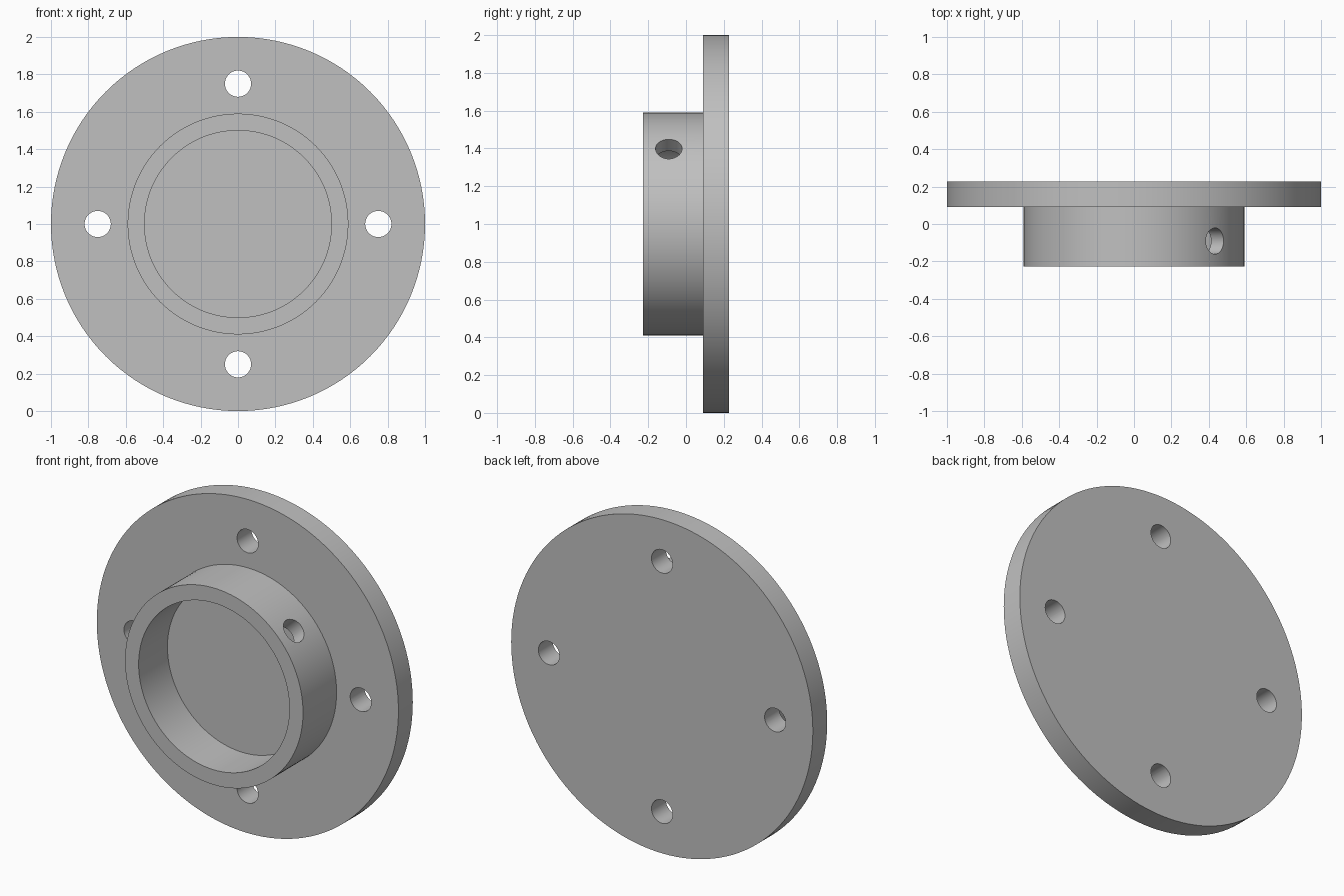
import bpy, bmesh, math
from mathutils import Vector

cube = bpy.data.objects.get("Cube")
if cube:
    bpy.data.objects.remove(cube, do_unlink=True)

CENTRE = Vector((0, 0, 1))
Y = Vector((0, 1, 0))

grey = bpy.data.materials.new("plain grey")
grey.use_nodes = True
grey.diffuse_color = (0.527, 0.527, 0.527, 1)
grey.node_tree.nodes["Principled BSDF"].inputs["Base Color"].default_value = grey.diffuse_color


def lathe(name, profile, steps):
    """Revolve (radius, y) points around the y axis through CENTRE."""
    bm = bmesh.new()
    verts = [bm.verts.new(CENTRE + Vector((r, y, 0))) for r, y in profile]
    edges = [bm.edges.new(pair) for pair in zip(verts, verts[1:])]
    bmesh.ops.spin(bm, geom=verts + edges, cent=CENTRE, axis=Y,
                   angle=math.tau, steps=steps, use_duplicate=False)
    bmesh.ops.remove_doubles(bm, verts=bm.verts, dist=1e-4)
    bmesh.ops.recalc_face_normals(bm, faces=bm.faces)
    mesh = bpy.data.meshes.new(name)
    bm.to_mesh(mesh)
    bm.free()
    mesh.materials.append(grey)
    obj = bpy.data.objects.new(name, mesh)
    bpy.context.collection.objects.link(obj)
    return obj


def drill(target, position, direction, depth, radius=0.07):
    """Cut a round hole centred on position."""
    bpy.ops.mesh.primitive_cylinder_add(
        vertices=48, radius=radius, depth=depth, location=position,
        rotation=direction.to_track_quat('Z', 'Y').to_euler())
    cutter = bpy.context.object
    cutter.name = "hole_cutter"
    cutter.hide_render = True
    cutter.data.materials.append(grey)
    mod = target.modifiers.new("hole", 'BOOLEAN')
    mod.operation = 'DIFFERENCE'
    mod.solver = 'EXACT'
    mod.object = cutter
    bpy.context.view_layer.objects.active = target
    bpy.ops.object.modifier_apply(modifier=mod.name)
    bpy.data.objects.remove(cutter, do_unlink=True)


# Round plate with a raised collar and a blind recess
back, face, rim, floor = 0.227, 0.091, -0.227, 0.046
flange = lathe("flange_with_collar", [
    (0, back), (1, back), (1, face), (0.59, face),
    (0.59, rim), (0.5, rim), (0.5, floor), (0, floor)], 128)

# Four bolt holes through the plate
for i in range(4):
    a = i * math.pi / 2
    drill(flange, CENTRE + Vector((0.75 * math.cos(a), 0.16, 0.75 * math.sin(a))), Y, 0.5)

# Radial set screw hole through one side of the collar
a = math.radians(42.6)
radial = Vector((math.cos(a), 0, math.sin(a)))
drill(flange, CENTRE + radial * 0.55 + Y * -0.091, radial, 0.3)

# Smooth round walls, crisp edges
bpy.ops.object.select_all(action='DESELECT')
flange.select_set(True)
bpy.context.view_layer.objects.active = flange
bpy.ops.object.shade_smooth_by_angle(angle=math.radians(30))
